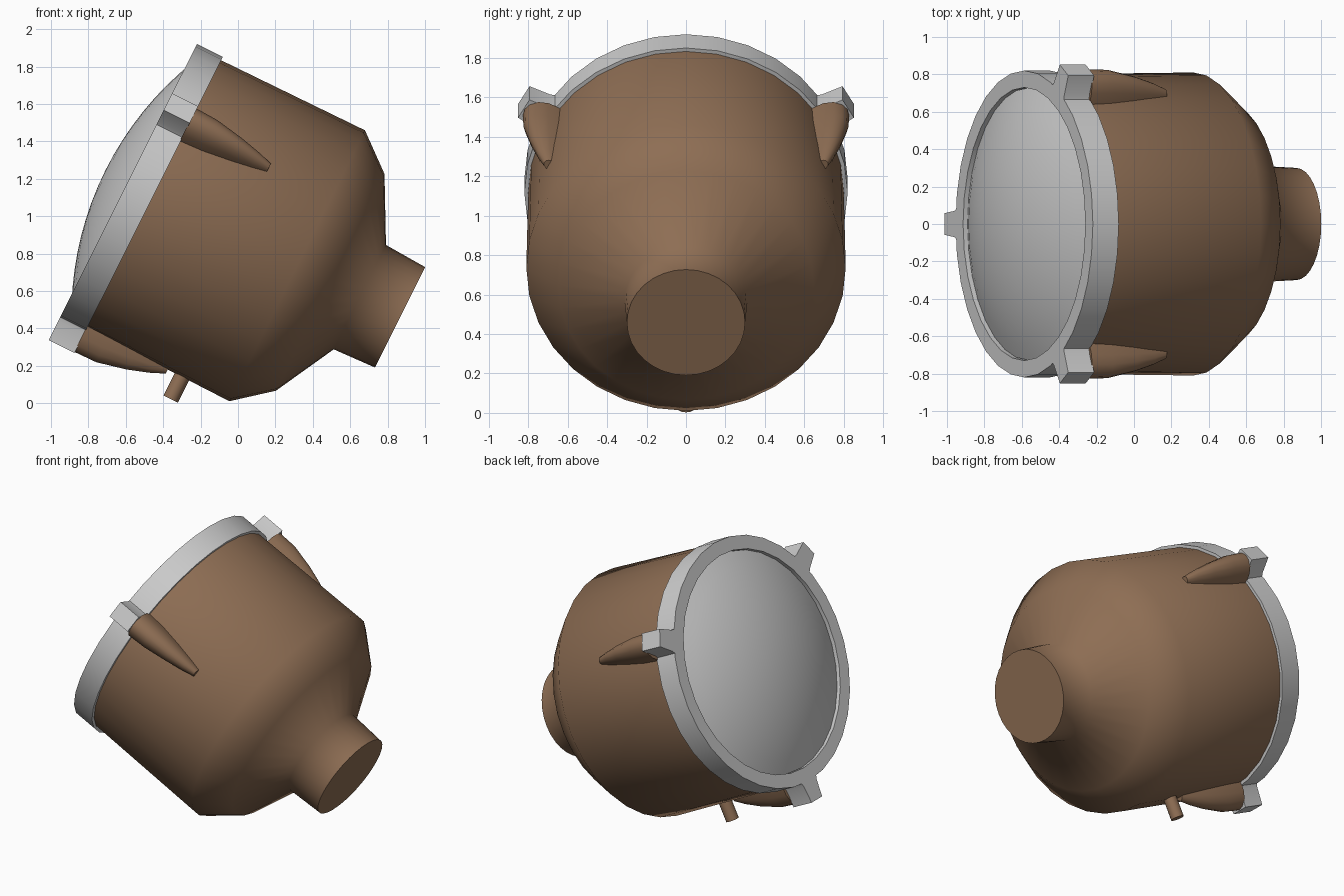
import bpy, bmesh, math
from mathutils import Matrix, Vector

if "Cube" in bpy.data.objects:
    bpy.data.objects.remove(bpy.data.objects["Cube"])

# Tilted frame: local z = lamp axis (towards the lens), local x = up along the lens face
T = math.radians(26.6)
c, s = math.cos(T), math.sin(T)
FRAME = Matrix(((s, 0, -c, -0.587), (0, 1, 0, 0), (c, 0, s, 1.187), (0, 0, 0, 1)))
LUG_ANGLES = [math.radians(a) for a in (60, 180, 300)]


def material(name, rgb):
    m = bpy.data.materials.new(name)
    m.diffuse_color = (*rgb, 1)
    m.use_nodes = True
    m.node_tree.nodes["Principled BSDF"].inputs["Base Color"].default_value = m.diffuse_color
    return m


GREY = material("light grey", (0.60, 0.60, 0.60))
BROWN = material("brown", (0.27, 0.155, 0.088))


def finish(name, bm, mat, angle):
    bmesh.ops.remove_doubles(bm, verts=bm.verts, dist=1e-5)
    bmesh.ops.recalc_face_normals(bm, faces=bm.faces)
    bm.transform(FRAME)
    me = bpy.data.meshes.new(name)
    bm.to_mesh(me)
    bm.free()
    me.materials.append(mat)
    me.shade_smooth()
    me.set_sharp_from_angle(angle=math.radians(angle))
    ob = bpy.data.objects.new(name, me)
    bpy.context.collection.objects.link(ob)
    return ob


def revolve(bm, profile, n=32, closed=False):
    """Spin (radius, axis) points round the axis; radius 0 makes a pole."""
    rings = []
    for r, z in profile:
        if r == 0:
            rings.append([bm.verts.new((0, 0, z))] * n)
        else:
            rings.append([bm.verts.new((r * math.cos(2 * math.pi * i / n),
                                        r * math.sin(2 * math.pi * i / n), z))
                          for i in range(n)])
    pairs = list(zip(rings, rings[1:]))
    if closed:
        pairs.append((rings[-1], rings[0]))
    for a, b in pairs:
        for i in range(n):
            j = (i + 1) % n
            bm.faces.new(list(dict.fromkeys((a[i], a[j], b[j], b[i]))))


def loft(bm, sections):
    """Skin equal-length loops of points and cap both ends."""
    loops = [[bm.verts.new(p) for p in sec] for sec in sections]
    n = len(loops[0])
    for a, b in zip(loops, loops[1:]):
        for i in range(n):
            j = (i + 1) % n
            bm.faces.new((a[i], a[j], b[j], b[i]))
    bm.faces.new(loops[0])
    bm.faces.new(loops[-1])


def polar(angle, radial, side, z):
    """Point at a radial distance and sideways offset from a spoke."""
    return Matrix.Rotation(angle, 3, 'Z') @ Vector((radial, side, z))


# Housing with rounded back and neck
bm = bmesh.new()
revolve(bm, [(0, -0.12), (0.80, -0.12), (0.81, -1.01), (0.648, -1.208),
             (0.312, -1.385), (0.30, -1.626), (0, -1.626)])
finish("housing", bm, BROWN, 70)

# Front ring with three lugs
bm = bmesh.new()
revolve(bm, [(0.73, 0), (0.82, 0), (0.82, -0.155), (0.73, -0.155)], closed=True)
for a in LUG_ANGLES:
    outline = [(0.80, -0.085), (0.835, -0.07), (0.95, -0.058),
               (0.95, 0.058), (0.835, 0.07), (0.80, 0.085)]
    loft(bm, [[polar(a, r, w, z) for r, w in outline] for z in (0, -0.155)])
finish("front_ring", bm, GREY, 30)

# Domed lens
R, APEX, EDGE = 1.73, 0.135, 0.728
full = math.asin(EDGE / R)
bm = bmesh.new()
revolve(bm, [(R * math.sin(full * k / 8), APEX - R * (1 - math.cos(full * k / 8)))
             for k in range(9)] + [(EDGE, -0.10)])
finish("lens", bm, GREY, 40)

# Tapered fins behind the lugs: (axis, crest radius, half width)
for number, a in enumerate(LUG_ANGLES, 1):
    bm = bmesh.new()
    sections = []
    for z, crest, w in [(-0.15, 0.945, 0.095), (-0.28, 0.942, 0.088),
                        (-0.44, 0.905, 0.066), (-0.56, 0.865, 0.045),
                        (-0.64, 0.83, 0.028)]:
        base = 0.78
        arch = [(base + (crest - base) * math.sin(t) ** 0.8, w * math.cos(t))
                for t in (math.pi * k / 8 for k in range(9))]
        sections.append([polar(a, r, side, z) for r, side in arch])
    loft(bm, sections)
    finish(f"fin_{number}", bm, BROWN, 50)

# Small pin under the housing
bm = bmesh.new()
loft(bm, [[(-d, 0.043 * math.sin(math.pi * k / 6), -0.725 + 0.043 * math.cos(math.pi * k / 6))
           for k in range(12)] for d in (0.76, 0.94)])
finish("pin", bm, BROWN, 40)
